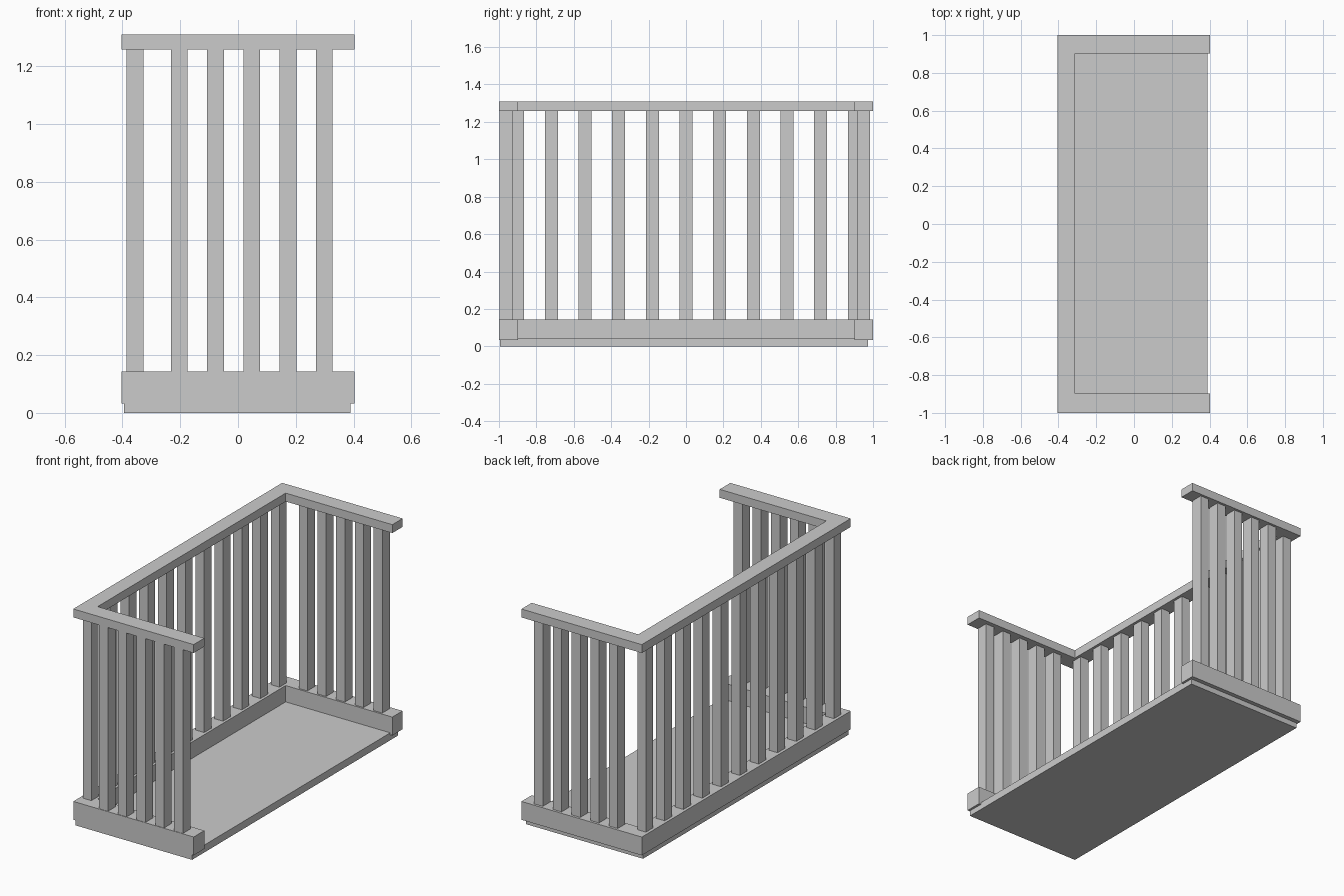
import bpy, bmesh

if "Cube" in bpy.data.objects:
    bpy.data.objects.remove(bpy.data.objects["Cube"])


def finish(bm, name):
    bmesh.ops.recalc_face_normals(bm, faces=bm.faces[:])
    mesh = bpy.data.meshes.new(name)
    bm.to_mesh(mesh)
    bm.free()
    obj = bpy.data.objects.new(name, mesh)
    bpy.context.collection.objects.link(obj)
    return obj


def box(name, x0, x1, y0, y1, z0, z1):
    bm = bmesh.new()
    bmesh.ops.create_cube(bm, size=1)
    for v in bm.verts:
        v.co.x = x1 if v.co.x > 0 else x0
        v.co.y = y1 if v.co.y > 0 else y0
        v.co.z = z1 if v.co.z > 0 else z0
    return finish(bm, name)


def u_rail(name, z0, z1):
    """Three-sided rail, open on +x."""
    outline = [(-0.404, -1), (0.403, -1), (0.403, -0.898), (-0.312, -0.898),
               (-0.312, 0.902), (0.403, 0.902), (0.403, 1), (-0.404, 1)]
    bm = bmesh.new()
    face = bm.faces.new([bm.verts.new((x, y, z0)) for x, y in outline])
    ext = bmesh.ops.extrude_face_region(bm, geom=[face], use_keep_orig=True)
    for v in ext["geom"]:
        if isinstance(v, bmesh.types.BMVert):
            v.co.z = z1
    return finish(bm, name)


BAR_BOTTOM, BAR_TOP = 0.14, 1.262

# Floor slab, curb and handrail
box("floor_slab", -0.394, 0.389, -0.995, 0.974, 0.0, 0.045)
u_rail("bottom_curb", 0.033, 0.144)
u_rail("top_handrail", 1.259, 1.31)

# Balusters along the long side
for i in range(11):
    y = -0.9 + 0.18 * i
    box(f"long_side_baluster_{i + 1}", -0.386, -0.328,
        y - 0.035, y + 0.035, BAR_BOTTOM, BAR_TOP)

# Balusters on both short ends
for end, y in (("front", -0.961), ("back", 0.949)):
    for i in range(5):
        x = -0.203 + 0.1255 * i
        box(f"{end}_baluster_{i + 1}", x - 0.029, x + 0.029,
            y - 0.036, y + 0.036, BAR_BOTTOM, BAR_TOP)
